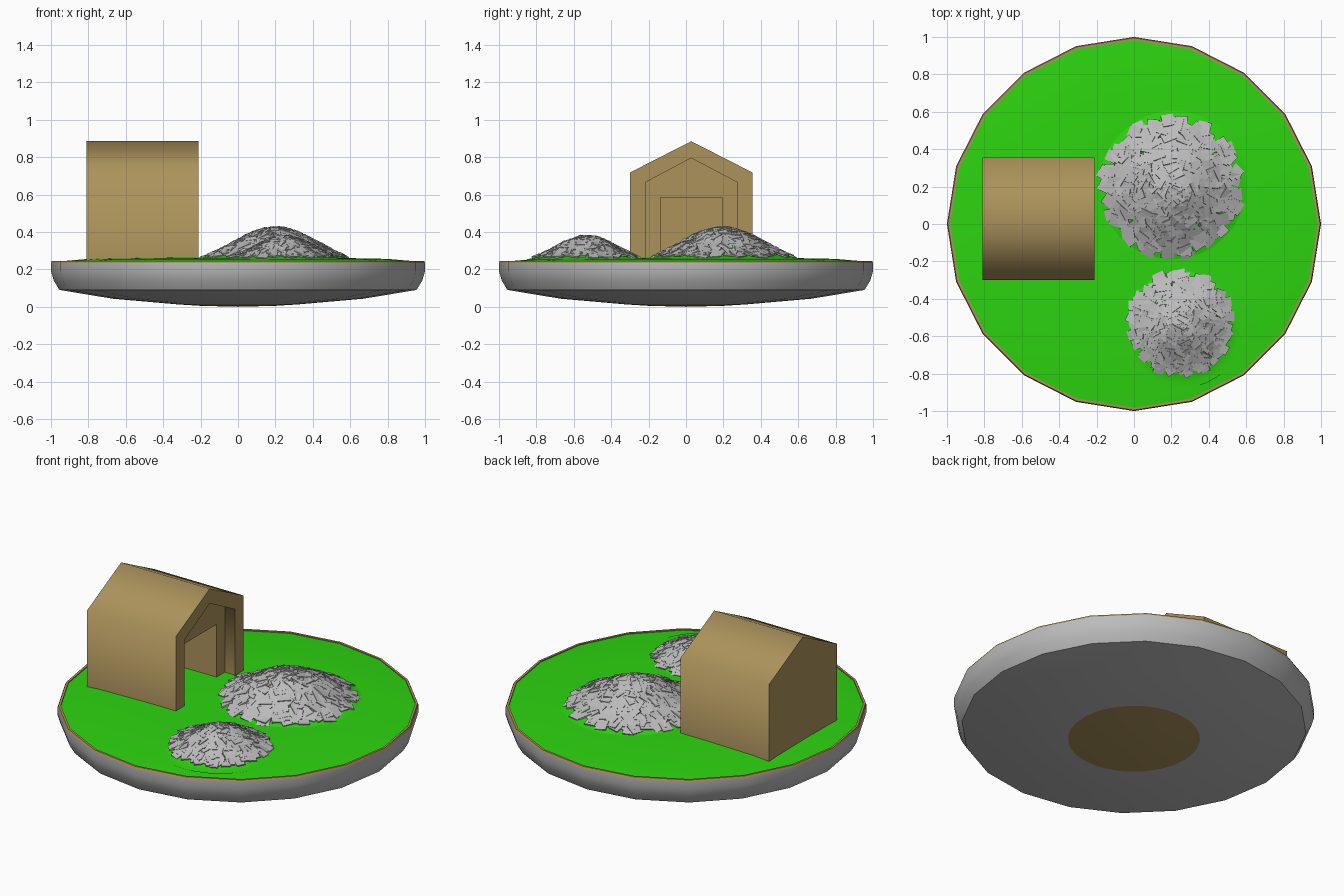
import bpy, bmesh, math, random
from mathutils import Vector, Matrix

if "Cube" in bpy.data.objects:
    bpy.data.objects.remove(bpy.data.objects["Cube"])

random.seed(7)


def material(name, rgb):
    m = bpy.data.materials.new(name)
    m.diffuse_color = (*rgb, 1)
    m.use_nodes = True
    m.node_tree.nodes["Principled BSDF"].inputs["Base Color"].default_value = m.diffuse_color
    return m


GREY = material("stone grey", (0.50, 0.50, 0.50))
GREEN = material("grass green", (0.026, 0.66, 0.005))
TAN = material("tan wood", (0.41, 0.29, 0.105))


def finish(name, bm, mat, angle=None):
    bmesh.ops.recalc_face_normals(bm, faces=bm.faces)
    me = bpy.data.meshes.new(name)
    bm.to_mesh(me)
    bm.free()
    me.materials.append(mat)
    ob = bpy.data.objects.new(name, me)
    bpy.context.collection.objects.link(ob)
    if angle:
        bpy.ops.object.select_all(action='DESELECT')
        ob.select_set(True)
        bpy.context.view_layer.objects.active = ob
        bpy.ops.object.shade_smooth_by_angle(angle=math.radians(angle))
    return ob


def lathe(name, profile, mat, sides=20, centre=(0, 0), angle=40, closed=False):
    """Turn (radius, z) points around a vertical axis."""
    bm = bmesh.new()
    rings = []
    for r, z in profile:
        n = 1 if r == 0 else sides
        rings.append([bm.verts.new((centre[0] + r * math.cos(2 * math.pi * i / sides),
                                    centre[1] + r * math.sin(2 * math.pi * i / sides), z))
                      for i in range(n)])
    pairs = list(zip(rings, rings[1:]))
    if closed:
        pairs.append((rings[-1], rings[0]))
    for a, b in pairs:
        for i in range(sides):
            j = (i + 1) % sides
            quad = [a[i % len(a)], a[j % len(a)], b[j % len(b)], b[i % len(b)]]
            bm.faces.new(list(dict.fromkeys(quad)))
    return finish(name, bm, mat, angle)


# Round island: stone underside, wooden rim, grass top, round foot
lathe("stone_base", [(0, 0.012), (0.36, 0.016), (0.67, 0.043), (0.955, 0.09), (0.985, 0.14),
                     (1.0, 0.19), (1.0, 0.235)], GREY)
lathe("wooden_rim", [(1.0, 0.234), (0.995, 0.246), (0.982, 0.246), (0.982, 0.234)],
      TAN, closed=True)
lathe("grass", [(0.985, 0.24), (0.8, 0.256), (0.5, 0.262), (0, 0.264)], GREEN)
lathe("round_foot", [(0.365, 0.0155), (0.2, 0.005), (0, 0.0)], TAN, sides=48)


# Grassy mounds covered with loose stone slabs
def mound(name, cx, cy, radius, peak, count, size):
    base = 0.252
    reach = radius * 1.18

    def height(r):
        return base + (peak - base) * 0.5 * (1 + math.cos(math.pi * min(r / reach, 1)))

    lathe(name + "_grass", [(reach * i / 12, height(reach * i / 12)) for i in range(13)],
          GREEN, 32, (cx, cy))
    bm = bmesh.new()
    for i in range(count):
        r = (radius - size * 0.45) * math.sqrt((i + 0.5) / count)
        a = i * 2.39996 + random.uniform(-0.08, 0.08)
        slope = (height(r + 0.01) - height(max(r - 0.01, 0))) / 0.02
        normal = Vector((-slope * math.cos(a), -slope * math.sin(a), 1))
        normal += Vector((random.uniform(-0.16, 0.16), random.uniform(-0.16, 0.16), 0))
        turn = normal.to_track_quat('Z', 'Y').to_matrix().to_4x4()
        spin = Matrix.Rotation(random.uniform(-0.5, 0.5), 4, 'Z')
        s = size * random.uniform(0.85, 1.1)
        place = Matrix.Translation((cx + r * math.cos(a), cy + r * math.sin(a),
                                    height(r) + 0.005))
        bmesh.ops.create_cube(bm, size=1,
                              matrix=place @ turn @ spin @ Matrix.Diagonal((s, s, 0.008, 1)))
    finish(name + "_slabs", bm, GREY)


mound("large_mound", 0.20, 0.20, 0.395, 0.415, 230, 0.070)
mound("small_mound", 0.25, -0.53, 0.295, 0.370, 210, 0.053)


# Gabled house, open towards +x, with a stepped doorway
def gable(half, eave, apex, y=0.028, z0=0.24):
    return [(y - half, z0), (y - half, eave), (y, apex), (y + half, eave), (y + half, z0)]


bm = bmesh.new()
sections = [  # x, outline
    (-0.81, gable(0.327, 0.718, 0.885)),
    (-0.21, gable(0.327, 0.718, 0.885)),
    (-0.21, gable(0.245, 0.665, 0.795)),
    (-0.28, gable(0.245, 0.665, 0.795)),
    (-0.28, gable(0.165, 0.585, 0.585)),
    (-0.70, gable(0.165, 0.585, 0.585)),
]
loops = [[bm.verts.new((x, y, z)) for y, z in outline] for x, outline in sections]
for a, b in zip(loops, loops[1:]):
    for i in range(4):
        bm.faces.new((a[i], a[i + 1], b[i + 1], b[i]))
bm.faces.new(loops[0])
bm.faces.new(loops[-1])
finish("house", bm, TAN, 70)
